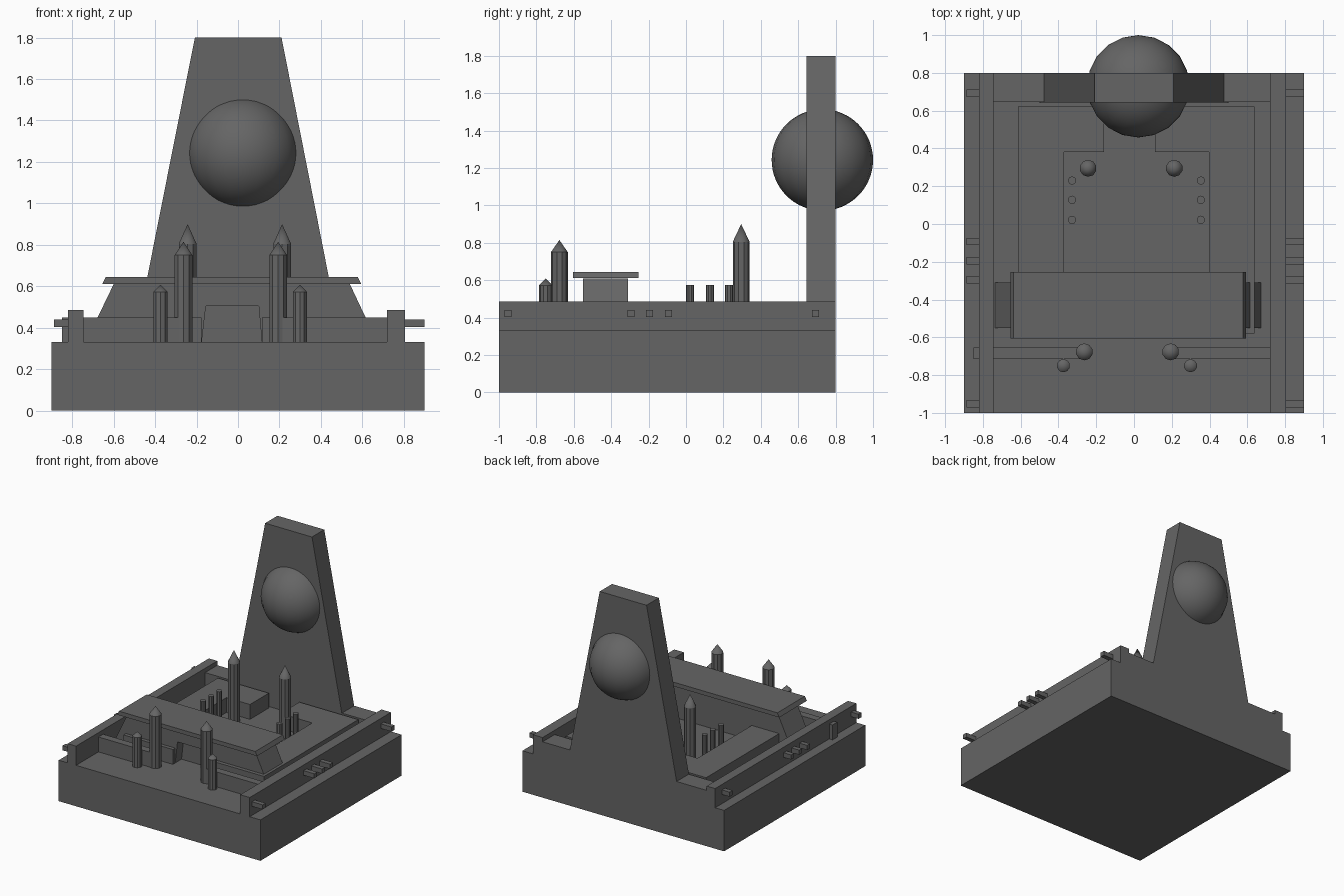
import bpy, bmesh
from mathutils import Vector

if "Cube" in bpy.data.objects:
    bpy.data.objects.remove(bpy.data.objects["Cube"])

FLOOR = 0.33
stone = bpy.data.materials.new("dark_stone")
stone.diffuse_color = (0.13, 0.13, 0.13, 1)
stone.use_nodes = True
stone.node_tree.nodes["Principled BSDF"].inputs["Base Color"].default_value = stone.diffuse_color


def finish(name, bm):
    bmesh.ops.recalc_face_normals(bm, faces=bm.faces)
    me = bpy.data.meshes.new(name)
    bm.to_mesh(me)
    bm.free()
    me.materials.append(stone)
    ob = bpy.data.objects.new(name, me)
    bpy.context.collection.objects.link(ob)
    return ob


def prism(name, pts, start, end, axis):
    """Extrude a 2D outline: axis 'y' takes (x, z) points, axis 'z' takes (x, y)."""
    bm = bmesh.new()
    place = (lambda a, b, t: (a, t, b)) if axis == 'y' else (lambda a, b, t: (a, b, t))
    near = [bm.verts.new(place(a, b, start)) for a, b in pts]
    far = [bm.verts.new(place(a, b, end)) for a, b in pts]
    bm.faces.new(near)
    bm.faces.new(far[::-1])
    for i in range(len(pts)):
        j = (i + 1) % len(pts)
        bm.faces.new((near[i], far[i], far[j], near[j]))
    return finish(name, bm)


def box(name, x0, x1, y0, y1, z0, z1):
    return prism(name, [(x0, y0), (x1, y0), (x1, y1), (x0, y1)], z0, z1, 'z')


def pillar(name, x, y, r, top, tip=None, sides=10):
    """Round shaft standing on the floor, with an optional pointed smooth cap."""
    bm = bmesh.new()

    def cone(r2, z0, z1):
        geo = bmesh.ops.create_cone(bm, cap_ends=True, segments=sides, radius1=r, radius2=r2, depth=z1 - z0)
        bmesh.ops.translate(bm, vec=(x, y, (z0 + z1) / 2), verts=geo['verts'])

    cone(r, FLOOR, top)
    if tip:
        cone(0, top, tip)
        for f in bm.faces:
            f.smooth = len(f.verts) == 3
    return finish(name, bm)


# Base slab and raised perimeter
box("base_slab", -0.9, 0.9, -1, 0.8, 0, FLOOR)
box("side_wall_left", -0.82, -0.745, -1, 0.8, FLOOR, 0.485)
box("side_wall_right", 0.72, 0.805, -1, 0.8, FLOOR, 0.485)
box("back_ledge", -0.745, 0.72, 0.645, 0.8, FLOOR, 0.45)
box("front_wall_left", -0.85, -0.265, -0.715, -0.655, FLOOR, 0.45)
box("front_wall_right", 0.195, 0.72, -0.715, -0.655, FLOOR, 0.45)

# Pegs along the outer sides
for i, y in enumerate((-0.952, -0.295, -0.195, -0.093, 0.692)):
    box(f"peg_left_{i}", -0.887, -0.81, y - 0.019, y + 0.019, 0.403, 0.44)
    box(f"peg_right_{i}", 0.79, 0.9, y - 0.019, y + 0.019, 0.403, 0.44)

# Courtyard halves, with a passage left open at front and back
for side, outer, inner, gap, door in (("left", -0.615, -0.37, -0.16, -0.175),
                                      ("right", 0.638, 0.396, 0.112, 0.117)):
    prism(f"courtyard_{side}",
          [(door, -0.58), (outer, -0.58), (outer, 0.622), (gap, 0.622),
           (gap, 0.381), (inner, 0.381), (inner, -0.34), (door, -0.34)],
          FLOOR, 0.45, 'z')

# Gatehouse with a recessed tapered doorway, and its overhanging roof
doorway = [(-0.175, FLOOR), (-0.155, 0.505), (0.1, 0.505), (0.115, FLOOR)]
prism("gatehouse",
      [(-0.735, FLOOR)] + doorway + [(0.672, FLOOR), (0.54, 0.61), (-0.6, 0.61)],
      -0.55, -0.31, 'y')
prism("door_panel", doorway, -0.47, -0.31, 'y')
prism("gatehouse_roof",
      [(-0.655, 0.612), (0.594, 0.612), (0.578, 0.645), (-0.638, 0.645)],
      -0.605, -0.253, 'y')

# Tall tapered back tower
prism("back_tower", [(-0.5, FLOOR), (0.5, FLOOR), (0.21, 1.8), (-0.208, 1.8)], 0.643, 0.8, 'y')

# Sphere set through the tower
bpy.ops.mesh.primitive_uv_sphere_add(segments=20, ring_count=32, radius=0.271, location=(0.023, 0.729, 1.243))
sphere = bpy.context.object
sphere.name = "tower_sphere"
sphere.data.materials.append(stone)
bpy.ops.object.shade_smooth()

# Pointed pillars in pairs and plain columns
for name, xs, y, r, top, tip in (
        ("front_obelisk", (-0.263, 0.194), -0.677, 0.045, 0.75, 0.815),
        ("small_obelisk", (-0.374, 0.299), -0.75, 0.035, 0.573, 0.608),
        ("court_obelisk", (-0.243, 0.213), 0.295, 0.045, 0.805, 0.9)):
    for side, x in zip(("left", "right"), xs):
        pillar(f"{name}_{side}", x, y, r, top, tip)
for side, x in (("left", -0.328), ("right", 0.354)):
    for i, y in enumerate((0.022, 0.128, 0.23)):
        pillar(f"column_{side}_{i}", x, y, 0.022, 0.575)
